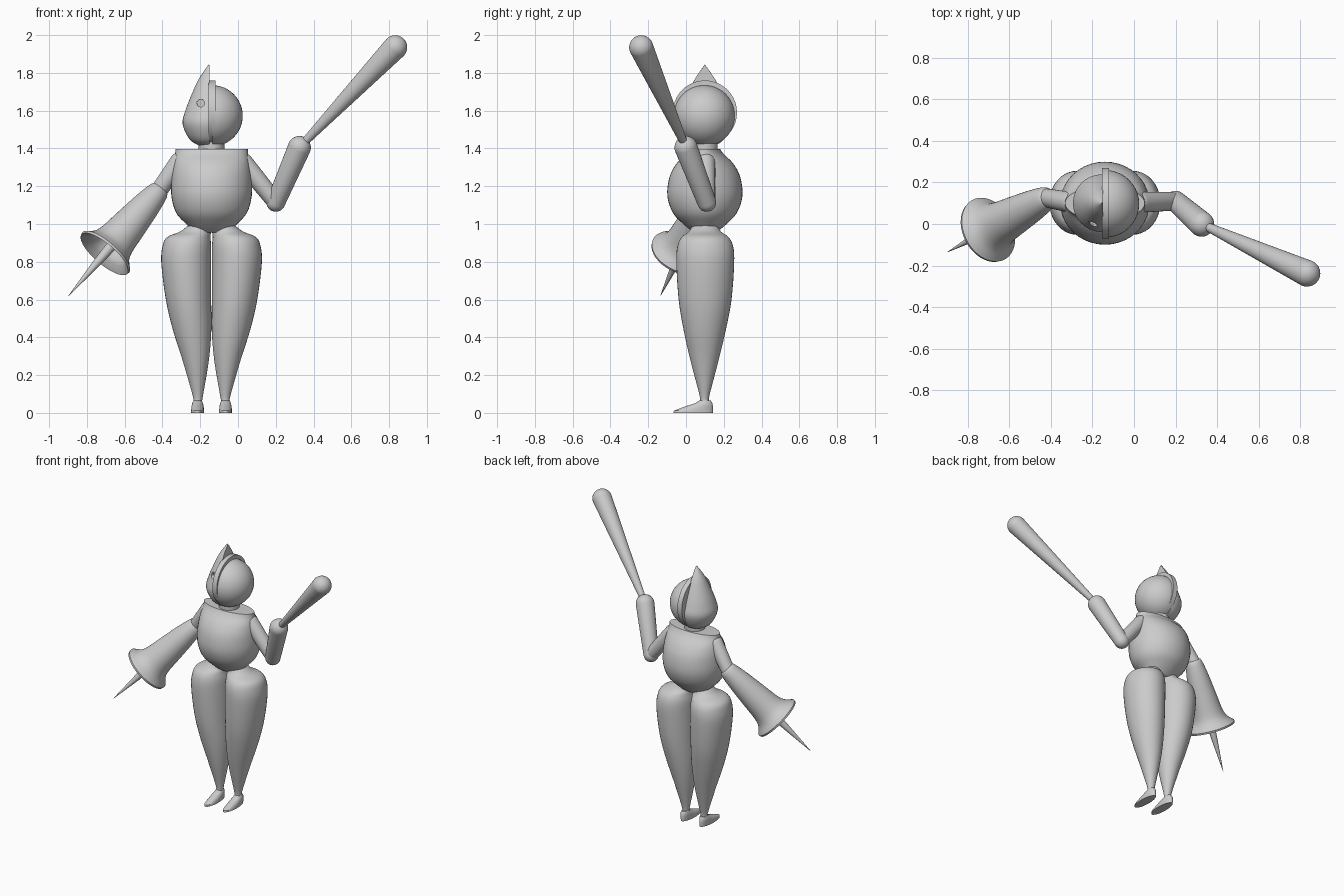
import bpy, bmesh, math
from mathutils import Vector, Matrix

if "Cube" in bpy.data.objects:
    bpy.data.objects.remove(bpy.data.objects["Cube"])

SEG = 40
CX, CY = -0.14, 0.10   # body axis


def smooth_rows(rows, n=4):
    """Catmull-Rom interpolation through rows of numbers."""
    p = [Vector(r) for r in rows]
    out = []
    for i in range(len(p) - 1):
        a, b, c, d = p[max(i - 1, 0)], p[i], p[i + 1], p[min(i + 2, len(p) - 1)]
        for k in range(n):
            t = k / n
            out.append(b + (c - a) * (0.5 * t) + (2 * a - 5 * b + 4 * c - d) * (0.5 * t * t)
                       + (3 * b - a - 3 * c + d) * (0.5 * t ** 3))
    out.append(p[-1])
    return out


def finish(bm, name, angle=40):
    bmesh.ops.remove_doubles(bm, verts=bm.verts, dist=1e-5)
    bmesh.ops.recalc_face_normals(bm, faces=bm.faces)
    me = bpy.data.meshes.new(name)
    bm.to_mesh(me)
    bm.free()
    ob = bpy.data.objects.new(name, me)
    bpy.context.collection.objects.link(ob)
    bpy.ops.object.select_all(action='DESELECT')
    ob.select_set(True)
    bpy.context.view_layer.objects.active = ob
    bpy.ops.object.shade_smooth_by_angle(angle=math.radians(angle))
    return ob


def loft(name, rows, matrix=None, half=None, angle=40):
    """Skin ellipses (z, cx, rx, cy, ry); half = (x, side) keeps one side of a plane."""
    bm = bmesh.new()
    rings = []
    for row in rows:
        z, cx, rx, cy, ry = row
        rx, ry = max(rx, 1e-4), max(ry, 1e-4)
        rings.append([bm.verts.new((cx + rx * math.cos(2 * math.pi * i / SEG),
                                    cy + ry * math.sin(2 * math.pi * i / SEG), z)) for i in range(SEG)])
    for a, b in zip(rings, rings[1:]):
        for i in range(SEG):
            j = (i + 1) % SEG
            bm.faces.new((a[i], a[j], b[j], b[i]))
    bm.faces.new(rings[0])
    bm.faces.new(rings[-1])
    if half:
        bmesh.ops.bisect_plane(bm, geom=bm.verts[:] + bm.edges[:] + bm.faces[:], dist=1e-6,
                               plane_co=(half[0], 0, 0), plane_no=(half[1], 0, 0), clear_inner=True)
        bmesh.ops.holes_fill(bm, edges=[e for e in bm.edges if e.is_boundary])
    if matrix:
        bm.transform(matrix)
    return finish(bm, name, angle)


def along(start, end, name, profile, angle=40):
    """Round part whose (distance, radius) profile runs from start towards end."""
    s, e = Vector(start), Vector(end)
    m = Matrix.Translation(s) @ (e - s).to_track_quat('Z', 'Y').to_matrix().to_4x4()
    return loft(name, [(t, 0, r, 0, r) for t, r in profile], m, None, angle)


def capsule(name, start, end, r0, r1):
    """Tapered rod with round ends centred on start and end."""
    length = (Vector(end) - Vector(start)).length
    q = [i * math.pi / 16 for i in range(9)]
    prof = [(-r0 * math.cos(a), r0 * math.sin(a)) for a in q]
    prof += [(length + r1 * math.sin(a), r1 * math.cos(a)) for a in q]
    return along(start, end, name, prof)


# torso: round belly, wide flat shoulders
torso = [(0.955, 0.09, 0.06), (1.0, 0.135, 0.115), (1.06, 0.188, 0.17), (1.15, 0.213, 0.199),
         (1.25, 0.212, 0.187), (1.32, 0.203, 0.15), (1.37, 0.193, 0.10), (1.398, 0.192, 0.08)]
loft("torso", smooth_rows([(z, CX, rx, CY, ry) for z, rx, ry in torso]))

# neck
along((CX, CY, 1.38), (CX, CY, 1.45), "neck", [(0, 0.068), (0.07, 0.068)])

# head: half ball on one side, half teardrop hood on the other
ball = [(1.573 - 0.162 * math.cos(a), -0.137, 0.162 * math.sin(a), 0.097, 0.162 * math.sin(a))
        for a in (math.pi * i / 24 for i in range(25))]
loft("head", ball, half=(-0.135, 1))
drop = [(1.405, 0), (1.415, 0.05), (1.45, 0.103), (1.53, 0.138), (1.60, 0.124),
        (1.68, 0.093), (1.76, 0.057), (1.81, 0.025), (1.845, 0)]
hood = loft("hood", smooth_rows([(z, -0.155, r, CY, r) for z, r in drop]), half=(-0.15, -1))
along((-0.155, CY, 1.59), (-0.12, CY, 1.59), "head_band", [(0, 0.17), (0.035, 0.17)])

# eye hole in the hood
cutter = along((-0.197, -0.1, 1.64), (-0.197, 0.05, 1.64), "eye_cutter", [(0, 0.02), (0.13, 0.02)])
cutter.hide_render = True
cutter.hide_viewport = True
mod = hood.modifiers.new("eye_hole", 'BOOLEAN')
mod.object = cutter
mod.operation = 'DIFFERENCE'

# legs and feet, mirrored about the body axis
leg = [(0.06, 0.073, 0.022, 0.098, 0.023), (0.10, 0.073, 0.029, 0.098, 0.028),
       (0.28, 0.084, 0.070, 0.098, 0.075), (0.44, 0.103, 0.102, 0.099, 0.112),
       (0.60, 0.122, 0.120, 0.101, 0.140), (0.79, 0.134, 0.132, 0.102, 0.153),
       (0.88, 0.131, 0.129, 0.102, 0.148), (0.93, 0.121, 0.115, 0.101, 0.125),
       (0.96, 0.085, 0.082, 0.10, 0.085), (0.995, 0.063, 0.058, 0.10, 0.065)]
foot = [(0, 0, 0.034, 0.038, 0.104), (0.012, 0, 0.034, 0.040, 0.104),
        (0.035, 0, 0.032, 0.07, 0.072), (0.052, 0, 0.028, 0.095, 0.045), (0.066, 0, 0.022, 0.10, 0.03)]
for side, s in (("right", -1), ("left", 1)):
    loft(side + "_leg", smooth_rows([(z, CX + s * cx, rx, cy, ry) for z, cx, rx, cy, ry in leg]))
    loft(side + "_foot", [(z, CX + s * 0.074, rx, cy, ry) for z, _, rx, cy, ry in foot])

# left arm raised, holding a club
wrist = (0.325, 0.0, 1.405)
capsule("left_upper_arm", (0.03, 0.105, 1.325), (0.2, 0.11, 1.115), 0.05, 0.045)
capsule("left_forearm", (0.2, 0.11, 1.115), wrist, 0.05, 0.061)
capsule("club", wrist, (0.832, -0.237, 1.935), 0.018, 0.064)

# right arm ending in a hollow bell with a spike
elbow, tip = Vector((-0.42, 0.125, 1.175)), Vector((-0.897, -0.135, 0.62))
capsule("right_upper_arm", (-0.31, 0.105, 1.33), elbow, 0.05, 0.045)
bell = smooth_rows([(-0.02, 0.035), (0.0, 0.055), (0.1, 0.074), (0.25, 0.092), (0.36, 0.105),
                    (0.41, 0.122), (0.44, 0.148), (0.455, 0.163)])
inner = smooth_rows([(0.468, 0.160), (0.45, 0.135), (0.42, 0.108), (0.36, 0.092), (0.25, 0.075)])
along(elbow, tip, "bell_sleeve", bell + inner, 50)
along(elbow, tip, "spike", [(0.24, 0.03), (0.45, 0.026), (0.55, 0.02), ((tip - elbow).length, 0.001)])
